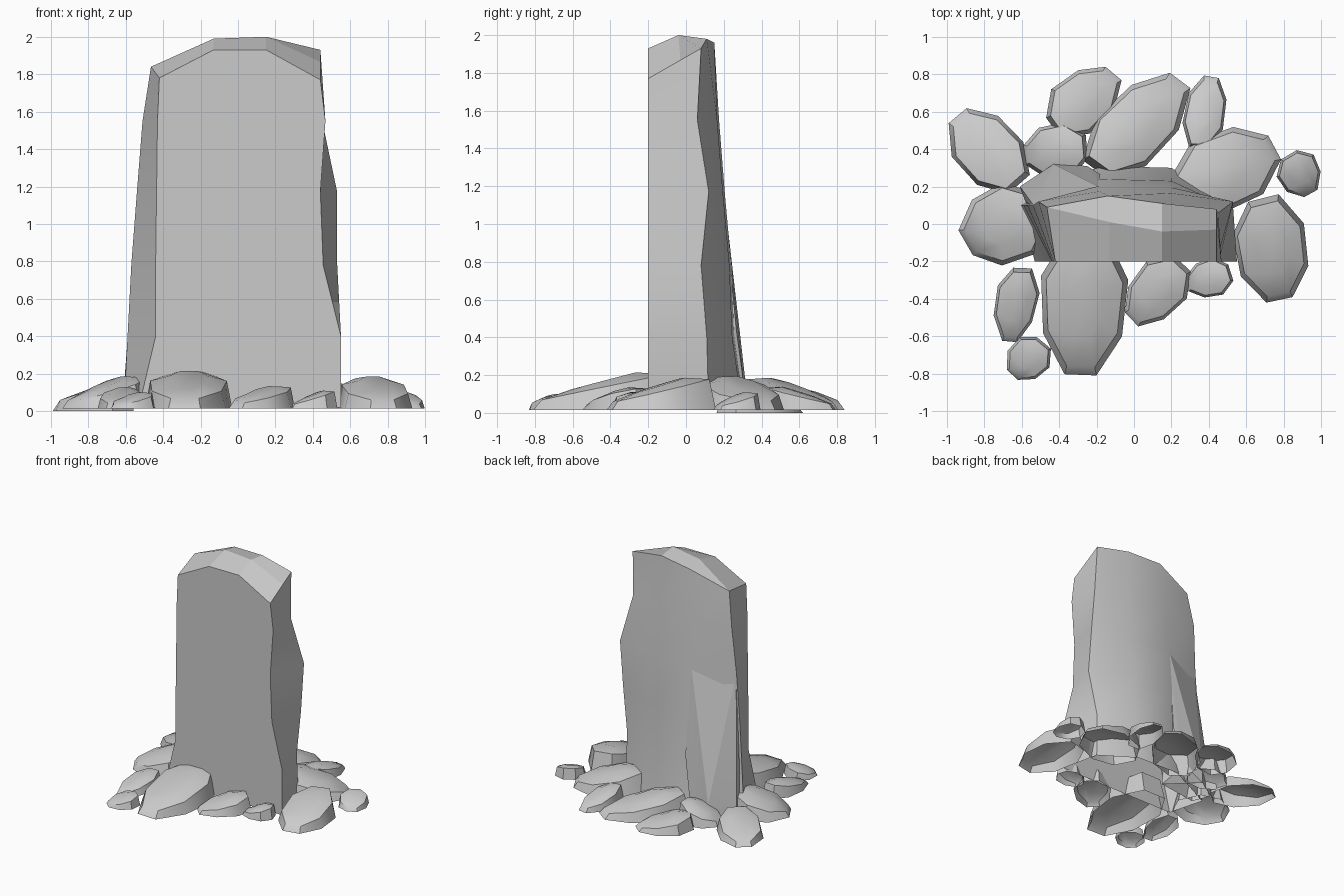
import bpy, bmesh, math, random
from mathutils import Vector

old = bpy.data.objects.get("Cube")
if old:
    bpy.data.objects.remove(old, do_unlink=True)
random.seed(4)

stone = bpy.data.materials.new("grey stone")
stone.use_nodes = True
GREY = (0.6, 0.6, 0.6, 1)
stone.diffuse_color = GREY
stone.node_tree.nodes["Principled BSDF"].inputs["Base Color"].default_value = GREY


def finish(name, bm, angle=30):
    """Turn a bmesh into a stone object, smooth except at sharp edges."""
    bmesh.ops.recalc_face_normals(bm, faces=bm.faces)
    mesh = bpy.data.meshes.new(name)
    bm.to_mesh(mesh)
    bm.free()
    mesh.materials.append(stone)
    ob = bpy.data.objects.new(name, mesh)
    bpy.context.collection.objects.link(ob)
    bpy.ops.object.select_all(action='DESELECT')
    ob.select_set(True)
    bpy.context.view_layer.objects.active = ob
    bpy.ops.object.shade_smooth_by_angle(angle=math.radians(angle))
    return ob


def loft(bm, rings):
    """Skin closed rings of equal length, open below, and return the last ring."""
    loops = [[bm.verts.new(p) for p in ring] for ring in rings]
    for a, b in zip(loops, loops[1:]):
        for i in range(len(a)):
            j = (i + 1) % len(a)
            bm.faces.new((a[i], a[j], b[j], b[i]))
    return loops[-1]


# Standing slab: z, front left/right x, back corner x, y on each side, back y
levels = [
    (0.02, -0.53, 0.55, -0.61, 0.10, 0.48, 0.12, 0.31),
    (0.40, -0.44, 0.55, -0.59, 0.10, 0.47, 0.11, 0.255),
    (0.78, -0.44, 0.455, -0.57, 0.10, 0.53, 0.08, 0.24),
    (1.17, -0.435, 0.44, -0.54, 0.10, 0.53, 0.12, 0.205),
    (1.55, -0.43, 0.467, -0.51, 0.12, 0.45, 0.06, 0.175),
]
FRONT = -0.2
rings = []
for z, fl, fr, lx, ly, rx, ry, back in levels:
    rings.append([(fl, FRONT, z), (-0.13, FRONT, z), (0.15, FRONT, z), (fr, FRONT, z),
                  (rx, ry, z), (0.2, back - 0.01, z), (-0.18, back, z), (lx, ly, z)])
# Arched rim of the slab
rings.append([(-0.42, FRONT, 1.78), (-0.13, FRONT, 1.93), (0.15, FRONT, 1.93),
              (0.44, FRONT, 1.77), (0.44, 0.08, 1.93), (0.15, 0.11, 1.98),
              (-0.14, 0.15, 1.96), (-0.465, 0.09, 1.84)])
bm = bmesh.new()
f0, f1, f2, f3, b3, b2, b1, b0 = loft(bm, rings)
# Bevelled crown: a ridge between the front and back rim
r1, r2, r3 = [bm.verts.new(p) for p in
              ((-0.13, 0.01, 1.99), (0.15, -0.04, 2.0), (0.44, -0.03, 1.865))]
for face in ((f0, f1, r1, b0), (f1, f2, r2, r1), (f2, f3, r3, r2), (f3, b3, r3),
             (r2, r3, b3, b2), (r1, r2, b2, b1), (b0, r1, b1)):
    bm.faces.new(face)
slab = finish("standing_slab", bm)
for poly in slab.data.polygons:
    if poly.normal.z > 0.3:
        poly.use_smooth = False

# Splinter leaning against the back of the slab
bm = bmesh.new()
for p in ((-0.19, 0.2, 1.17), (-0.53, 0.09, 1.17), (-0.18, 0.265, 0.45), (-0.35, 0.25, 0.45),
          (-0.58, 0.12, 0.45), (-0.25, 0.31, 0.12), (-0.43, 0.32, 0.12), (-0.61, 0.2, 0.12),
          (-0.43, 0.32, 0.02), (-0.61, 0.2, 0.02), (-0.2, 0.1, 0.02), (-0.55, 0.05, 0.02)):
    bm.verts.new(p)
bmesh.ops.convex_hull(bm, input=bm.verts)
bmesh.ops.delete(bm, geom=[f for f in bm.faces if f.calc_center_median().z < 0.03],
                 context='FACES')
finish("back_splinter", bm, 15)


def rock(name, x, y, length, width, turn, height, base=0.015):
    """Low eight-sided stone, open below, whose top slopes down along its turn."""
    axis = Vector((math.cos(math.radians(turn)), math.sin(math.radians(turn))))
    side = Vector((-axis.y, axis.x))
    centre = Vector((x, y))
    outline = []
    for i in range(8):
        a = math.tau * (i + 0.5) / 8
        u = math.cos(a) * random.uniform(1.02, 1.12)
        v = math.sin(a) * random.uniform(1.02, 1.12) * (1 - 0.1 * u)
        outline.append((u, v))

    def ring(scale, level):
        pts = []
        for u, v in outline:
            q = centre + (axis * u * length + side * v * width) * scale
            pts.append((q.x, q.y, base + height * level * (1 - 0.65 * u * scale)))
        return pts

    bm = bmesh.new()
    top = loft(bm, [ring(1, 0), ring(0.88, 0.57), ring(0.45, 0.73)])
    bm.faces.new(top)
    finish(name, bm, 40)


# Fallen rocks: x, y, half length, half width, downhill turn, height
rocks = [
    (-0.27, -0.44, 0.38, 0.23, -92, 0.21),
    (0.12, -0.36, 0.20, 0.14, 228, 0.125),
    (0.40, -0.29, 0.12, 0.10, 195, 0.10),
    (0.735, -0.14, 0.28, 0.19, 279, 0.18),
    (0.885, 0.27, 0.12, 0.11, -60, 0.10),
    (0.50, 0.29, 0.29, 0.20, 25, 0.19),
    (0.38, 0.60, 0.20, 0.11, 80, 0.13),
    (0.02, 0.53, 0.33, 0.18, 46, 0.18),
    (-0.27, 0.66, 0.22, 0.15, 42, 0.12),
    (-0.42, 0.39, 0.17, 0.14, 188, 0.16),
    (-0.78, 0.395, 0.24, 0.17, 132, 0.14, 0.0),
    (-0.70, -0.01, 0.22, 0.21, 205, 0.18),
    (-0.63, -0.43, 0.20, 0.11, 260, 0.12),
    (-0.565, -0.72, 0.12, 0.11, 225, 0.09),
]
for n, spec in enumerate(rocks, 1):
    rock(f"fallen_rock_{n}", *spec)
